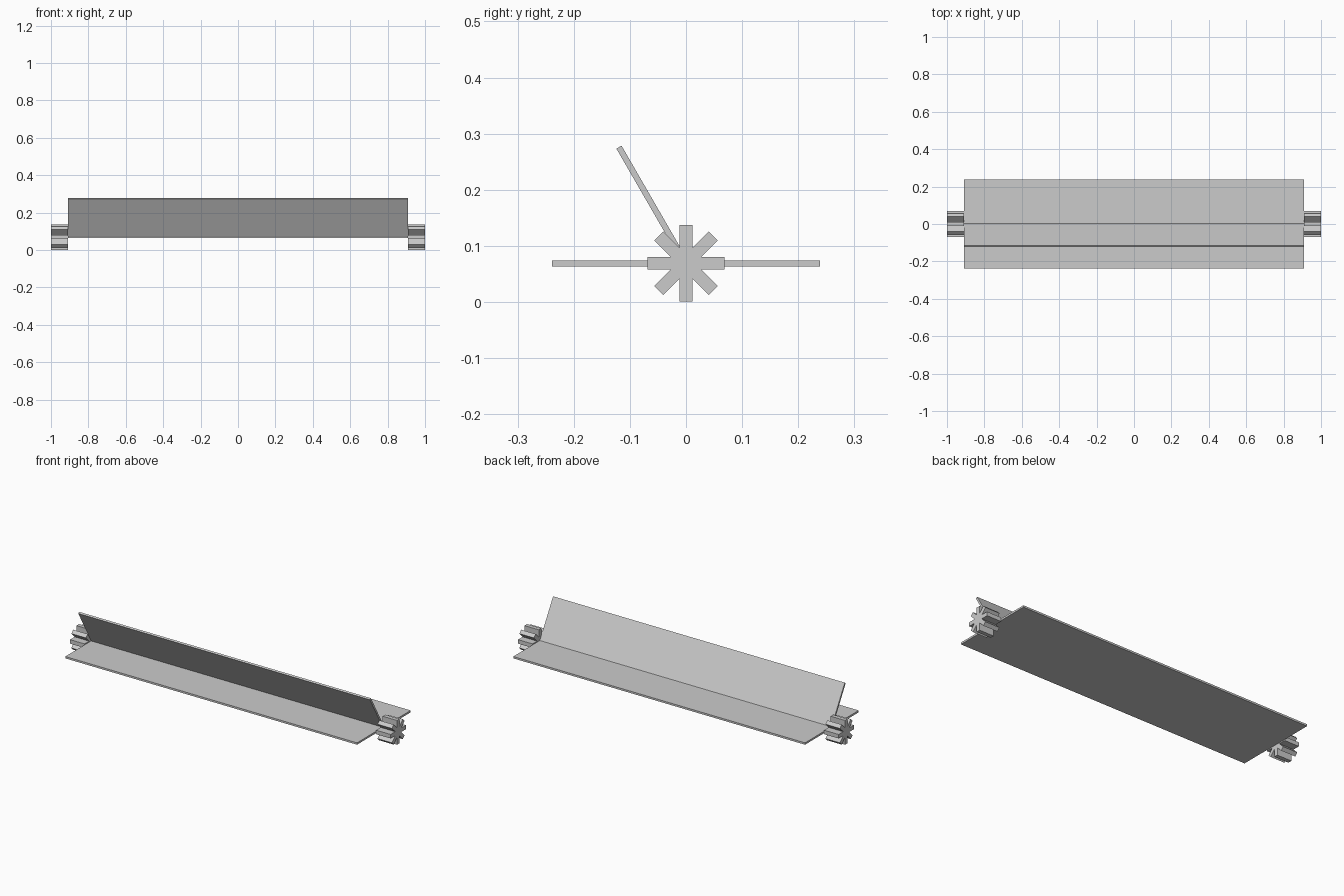
import bpy, bmesh
from math import cos, sin, pi, radians

if "Cube" in bpy.data.objects:
    bpy.data.objects.remove(bpy.data.objects["Cube"])

AXIS_Z = 0.069       # height of the shaft axis
BLADE_END = 0.91     # half length of the blades
ARM_R, ARM_W = 0.0685, 0.0113   # cog arm reach and half width
BLADE_R, BLADE_T = 0.239, 0.0053  # blade reach and half thickness


def extrude_x(name, profile, x0, x1):
    """Extrude a closed (y, z) profile along x, around the shaft axis."""
    bm = bmesh.new()
    face = bm.faces.new([bm.verts.new((x0, y, z + AXIS_Z)) for y, z in profile])
    ext = bmesh.ops.extrude_face_region(bm, geom=[face])
    verts = [g for g in ext["geom"] if isinstance(g, bmesh.types.BMVert)]
    bmesh.ops.translate(bm, verts=verts, vec=(x1 - x0, 0, 0))
    bmesh.ops.recalc_face_normals(bm, faces=bm.faces)
    mesh = bpy.data.meshes.new(name)
    bm.to_mesh(mesh)
    bm.free()
    obj = bpy.data.objects.new(name, mesh)
    bpy.context.collection.objects.link(obj)
    return obj


def turn(points, a):
    return [(u * cos(a) - v * sin(a), u * sin(a) + v * cos(a)) for u, v in points]


# Eight-armed end cogs: two tip corners and one notch corner per arm
notch = ARM_W / sin(pi / 8)
arm = [(ARM_R, -ARM_W), (ARM_R, ARM_W), (notch * cos(pi / 8), notch * sin(pi / 8))]
cog = [p for i in range(8) for p in turn(arm, i * pi / 4)]
extrude_x("left_cog", cog, -1.0, -BLADE_END)
extrude_x("right_cog", cog, BLADE_END, 1.0)

# Flat double blade running through the axis
flat = [(-BLADE_R, -BLADE_T), (BLADE_R, -BLADE_T), (BLADE_R, BLADE_T), (-BLADE_R, BLADE_T)]
extrude_x("flat_blade", flat, -BLADE_END, BLADE_END)

# Raised blade leaning towards the front
raised = [(0, -BLADE_T), (BLADE_R, -BLADE_T), (BLADE_R, BLADE_T), (0, BLADE_T)]
extrude_x("raised_blade", turn(raised, radians(120)), -BLADE_END, BLADE_END)
